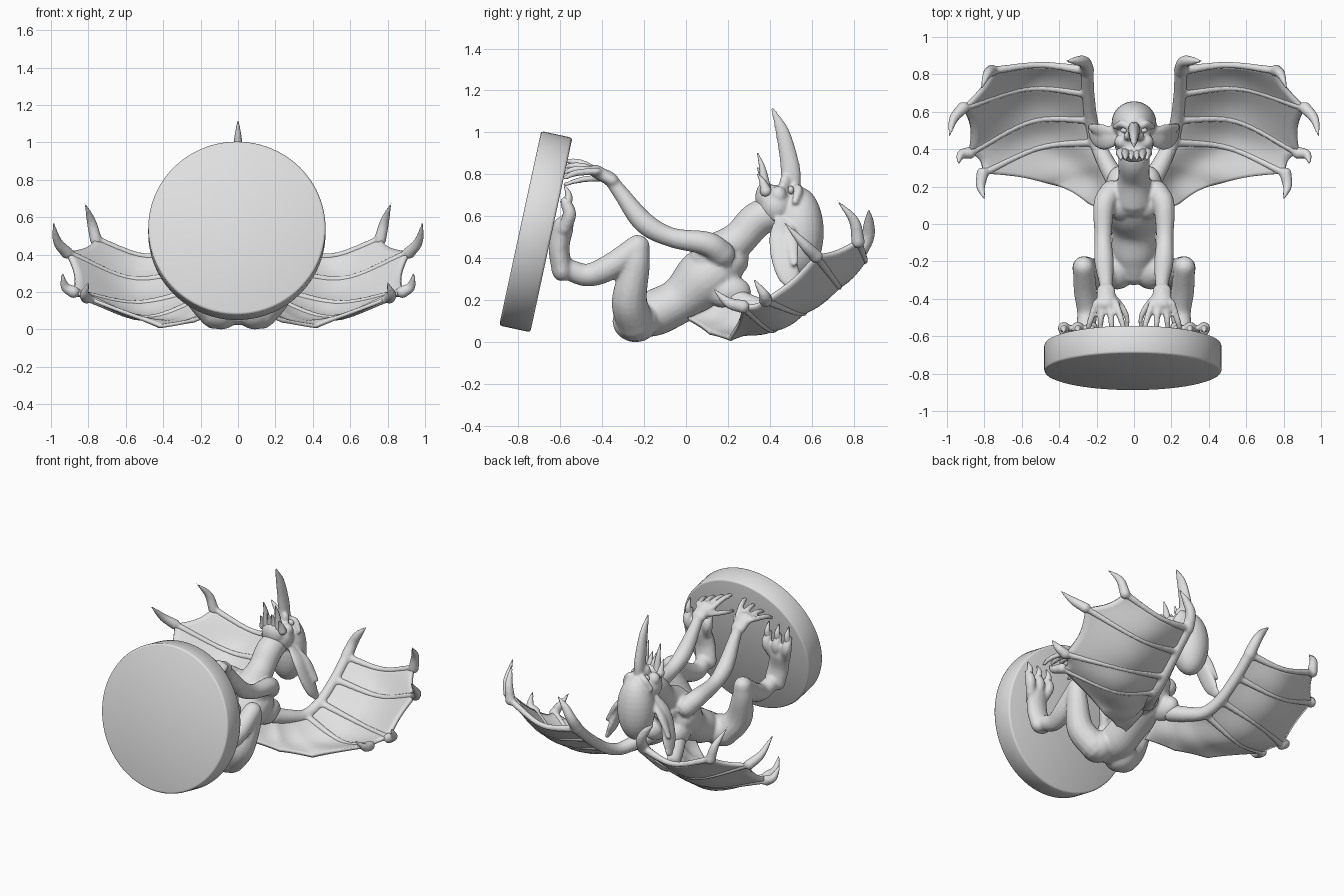
import bpy, bmesh, math
from mathutils import Vector

cube = bpy.data.objects.get("Cube")
if cube:
    bpy.data.objects.remove(cube, do_unlink=True)

stone = bpy.data.materials.new("pale grey stone")
stone.use_nodes = True
COLOUR = (0.75, 0.75, 0.75, 1)
stone.diffuse_color = COLOUR
stone.node_tree.nodes["Principled BSDF"].inputs["Base Color"].default_value = COLOUR


def curve(points, t):
    """Point on a smooth curve through the given points, t from 0 to 1."""
    pts = [Vector(p) for p in points]
    last = len(pts) - 1
    i = min(int(t * last), last - 1)
    f = t * last - i
    b, c = pts[i], pts[i + 1]
    a = pts[i - 1] if i else b * 2 - c
    d = pts[i + 2] if i + 2 <= last else c * 2 - b
    return (b * 2 + (c - a) * f + (a * 2 - b * 5 + c * 4 - d) * f ** 2
            + (b * 3 - a - c * 3 + d) * f ** 3) / 2


def tube(bm, points, side=1, wide=1, sides=14):
    """Round-ended tube along points (x, y, z, radius)."""
    steps = 6 * (len(points) - 1)
    path = [curve(points, k / steps) for k in range(steps + 1)]
    spots = [(p.xyz, max(p.w, 0.003)) for p in path]
    first = (spots[0][0] - spots[1][0]).normalized()
    end = (spots[-1][0] - spots[-2][0]).normalized()
    cap_a = [(spots[0][0] + first * spots[0][1] * h, spots[0][1] * w) for h, w in ((.87, .5), (.5, .87))]
    cap_b = [(spots[-1][0] + end * spots[-1][1] * h, spots[-1][1] * w) for h, w in ((.5, .87), (.87, .5))]
    spots = cap_a + spots + cap_b
    u, rings = None, []
    for k, (p, r) in enumerate(spots):
        t = (spots[min(k + 1, len(spots) - 1)][0] - spots[max(k - 1, 0)][0]).normalized()
        if u is None:
            u = t.cross(Vector((0, 0, 1) if abs(t.x) > .8 else (1, 0, 0)))
        u = (u - t * u.dot(t)).normalized()
        v = t.cross(u)
        ring = []
        for s in range(sides):
            ang = math.tau * s / sides
            q = p + u * r * math.cos(ang) + v * r * wide * math.sin(ang)
            ring.append(bm.verts.new((q.x * side, q.y, q.z)))
        rings.append(ring)
    for a, b in zip(rings, rings[1:]):
        for s in range(sides):
            n = (s + 1) % sides
            bm.faces.new((a[s], a[n], b[n], b[s]))
    bm.faces.new(rings[0])
    bm.faces.new(rings[-1])


def ball(bm, centre, radii):
    made = bmesh.ops.create_uvsphere(bm, u_segments=24, v_segments=16, radius=1)["verts"]
    for v in made:
        v.co = Vector(centre) + Vector(a * b for a, b in zip(v.co, radii))


def finish(bm, name, voxel=0):
    """Turn a bmesh into an object, optionally fused into one sculpted skin."""
    bmesh.ops.recalc_face_normals(bm, faces=bm.faces)
    for f in bm.faces:
        f.smooth = True
    mesh = bpy.data.meshes.new(name)
    bm.to_mesh(mesh)
    bm.free()
    mesh.materials.append(stone)
    ob = bpy.data.objects.new(name, mesh)
    bpy.context.collection.objects.link(ob)
    if voxel:
        fuse = ob.modifiers.new("fuse", 'REMESH')
        fuse.mode, fuse.voxel_size, fuse.use_smooth_shade = 'VOXEL', voxel, True
        soft = ob.modifiers.new("soften", 'SMOOTH')
        soft.factor, soft.iterations = 0.5, 3
    return ob


def mirror(ob):
    ob.modifiers.new("mirror", 'MIRROR').use_axis[0] = True


# Round plinth, leaning slightly, softly shaded over its rim
bpy.ops.mesh.primitive_cylinder_add(vertices=96, radius=.474, depth=.152, end_fill_type='TRIFAN',
                                    location=(-.006, -.716, .527), rotation=(-math.pi / 2 - .213, 0, 0))
plinth = bpy.context.object
plinth.name = "round_plinth"
plinth.data.materials.append(stone)
bevel = plinth.modifiers.new("soft edge", 'BEVEL')
bevel.width, bevel.segments, bevel.limit_method = .012, 2, 'ANGLE'
bevel.angle_limit = math.radians(40)
bpy.ops.object.shade_smooth()

# Body: torso, neck, arms and legs
bm = bmesh.new()
tube(bm, [(0, -.24, .11, .09), (0, -.15, .14, .11), (0, -.03, .2, .11), (0, .08, .29, .145),
          (0, .16, .35, .14), (0, .21, .39, .09)], wide=1.08, sides=24)
tube(bm, [(0, .14, .41, .11), (0, .25, .49, .085), (0, .34, .585, .085), (0, .44, .62, .08)], sides=20)
for side in (1, -1):
    # chest, shoulder blade and buttock
    ball(bm, (.07 * side, .11, .4), (.08, .09, .08))
    ball(bm, (.08 * side, .2, .24), (.07, .11, .08))
    ball(bm, (.09 * side, -.24, .1), (.1, .11, .1))
    # arm
    tube(bm, [(.12, .17, .42, .065), (.16, .1, .47, .058), (.165, -.07, .5, .047), (.16, -.2, .57, .052),
              (.15, -.31, .71, .038), (.15, -.37, .79, .031)], side)
    tube(bm, [(.15, -.35, .77, .032), (.15, -.43, .815, .032)], side, wide=1.6)
    # bent leg
    tube(bm, [(.12, -.24, .09, .09), (.21, -.27, .2, .085), (.26, -.24, .36, .068),
              (.27, -.23, .455, .058)], side)
    tube(bm, [(.27, -.23, .455, .058), (.26, -.36, .36, .062), (.25, -.47, .32, .055),
              (.26, -.57, .35, .05)], side)
    # foot
    tube(bm, [(.26, -.59, .34, .05), (.28, -.605, .45, .05), (.3, -.585, .55, .05)], side, wide=1.45)
    for k in range(4):
        d = (k - 1.5) * .05
        # fingers
        tube(bm, [(.15 + d * .7, -.42, .815, .018), (.15 + d, -.49, .85 - k * .013, .018),
                  (.15 + d * 1.2, -.54, .862 - k * .02, .016),
                  (.15 + d * 1.3, -.58, .862 - k * .027, .01)], side, sides=10)
    for d in (-.075, 0, .075):
        # toes
        tube(bm, [(.3 + d * .7, -.58, .54, .032), (.3 + d, -.555, .61, .033), (.3 + d, -.575, .67, .026)],
             side, sides=10)
    # thumb
    tube(bm, [(.12, -.38, .78, .018), (.06, -.45, .78, .017), (.035, -.52, .77, .014),
              (.05, -.58, .75, .01)], side, sides=10)
finish(bm, "body", .01)

# Toe claws
bm = bmesh.new()
for d in (-.075, 0, .075):
    tube(bm, [(.3 + d, -.57, .65, .025), (.3 + d, -.56, .7, .017), (.3 + d, -.58, .75, .003)], sides=10)
mirror(finish(bm, "toe_claws"))

# Head: long skull, jaw, long nose and hanging ears
bm = bmesh.new()
ball(bm, (0, .54, .525), (.12, .117, .215))
ball(bm, (0, .43, .65), (.105, .09, .1))
ball(bm, (0, .38, .69), (.08, .05, .075))
tube(bm, [(0, .5, .7, .045), (0, .5, .8, .048), (0, .485, .9, .042), (0, .457, 1.01, .032),
          (0, .413, 1.11, .009)], wide=.7)
for side in (1, -1):
    # brow, cheek and nostril
    tube(bm, [(.02, .515, .735, .02), (.06, .535, .725, .022), (.1, .52, .67, .016)], side)
    ball(bm, (.065 * side, .44, .7), (.04, .04, .045))
    ball(bm, (.03 * side, .47, .76), (.025, .025, .04))
    # ear
    tube(bm, [(.1, .45, .57, .035), (.15, .45, .5, .055), (.19, .465, .4, .06),
              (.215, .49, .32, .055), (.23, .51, .275, .035)], side, wide=.4)
    tube(bm, [(.1, .48, .56, .03), (.17, .5, .48, .035), (.23, .515, .38, .02)], side, wide=.6)
finish(bm, "head", .009)

# Eyes and fangs
bm = bmesh.new()
ball(bm, (.05, .5, .725), (.022, .015, .02))
mirror(finish(bm, "eyes"))
bm = bmesh.new()
for x, length in ((.015, .12), (.045, .19), (.07, .09)):
    tube(bm, [(x, .38, .72, .028), (x, .365, .71 + length * .6, .016),
              (x, .342, .71 + length, .003)], sides=10)
mirror(finish(bm, "fangs"))

# Wing ribs fan from the wing arm to the outer edge
RIBS = [[(.25, .82, .42), (.5, .85, .39), (.76, .82, .48)],
        [(.245, .7, .31), (.57, .725, .27), (.915, .62, .41)],
        [(.23, .56, .2), (.55, .55, .14), (.88, .38, .2)],
        [(.2, .44, .15), (.5, .41, .06), (.81, .27, .17)],
        [(.15, .33, .17), (.28, .29, .06), (.42, .21, .015)],
        [(.1, .24, .2), (.17, .19, .1), (.24, .11, .045)],
        [(.06, .18, .2), (.07, .1, .15), (.08, .01, .11)]]

# Webbing, sagging and scalloped between ribs
bm = bmesh.new()
ACROSS, ALONG, rows = 8, 18, []
for k in range((len(RIBS) - 1) * ACROSS + 1):
    i = min(k // ACROSS, len(RIBS) - 2)
    f = k / ACROSS - i
    bow = math.sin(math.pi * f)
    row = []
    for j in range(ALONG + 1):
        t = j / ALONG * (1 - .04 * bow)
        p = curve(RIBS[i], t).lerp(curve(RIBS[i + 1], t), f)
        p.z -= .015 * bow * math.sin(math.pi * t)
        row.append(bm.verts.new(p))
    rows.append(row)
for a, b in zip(rows, rows[1:]):
    for j in range(ALONG):
        bm.faces.new((a[j], a[j + 1], b[j + 1], b[j]))
webbing = finish(bm, "wing_webbing")
thick = webbing.modifiers.new("thickness", 'SOLIDIFY')
thick.thickness, thick.offset = .02, 0
mirror(webbing)

# Wing bones, knuckles and hooked claws
CLAWS = [[(.785, .8, .58), (.82, .715, .68)],
         [(.965, .56, .47), (.988, .46, .58)],
         [(.925, .37, .23), (.94, .315, .31)],
         [(.82, .2, .19), (.795, .125, .26)]]
bm = bmesh.new()
for rib, claw in zip(RIBS, CLAWS):
    tube(bm, [(*p, r) for p, r in zip(rib, (.026, .018, .022))], sides=10)
    ball(bm, rib[-1], (.033, .033, .033))
    tube(bm, [(*p, r) for p, r in zip([rib[-1]] + claw, (.033, .025, .003))], sides=10)
tube(bm, [(*rib[0], r) for rib, r in zip(RIBS, (.034, .034, .036, .04, .048, .055))])
tube(bm, [(.25, .82, .42, .038), (.265, .865, .5, .033), (.305, .872, .57, .025), (.365, .872, .635, .004)])
mirror(finish(bm, "wing_bones", .009))
